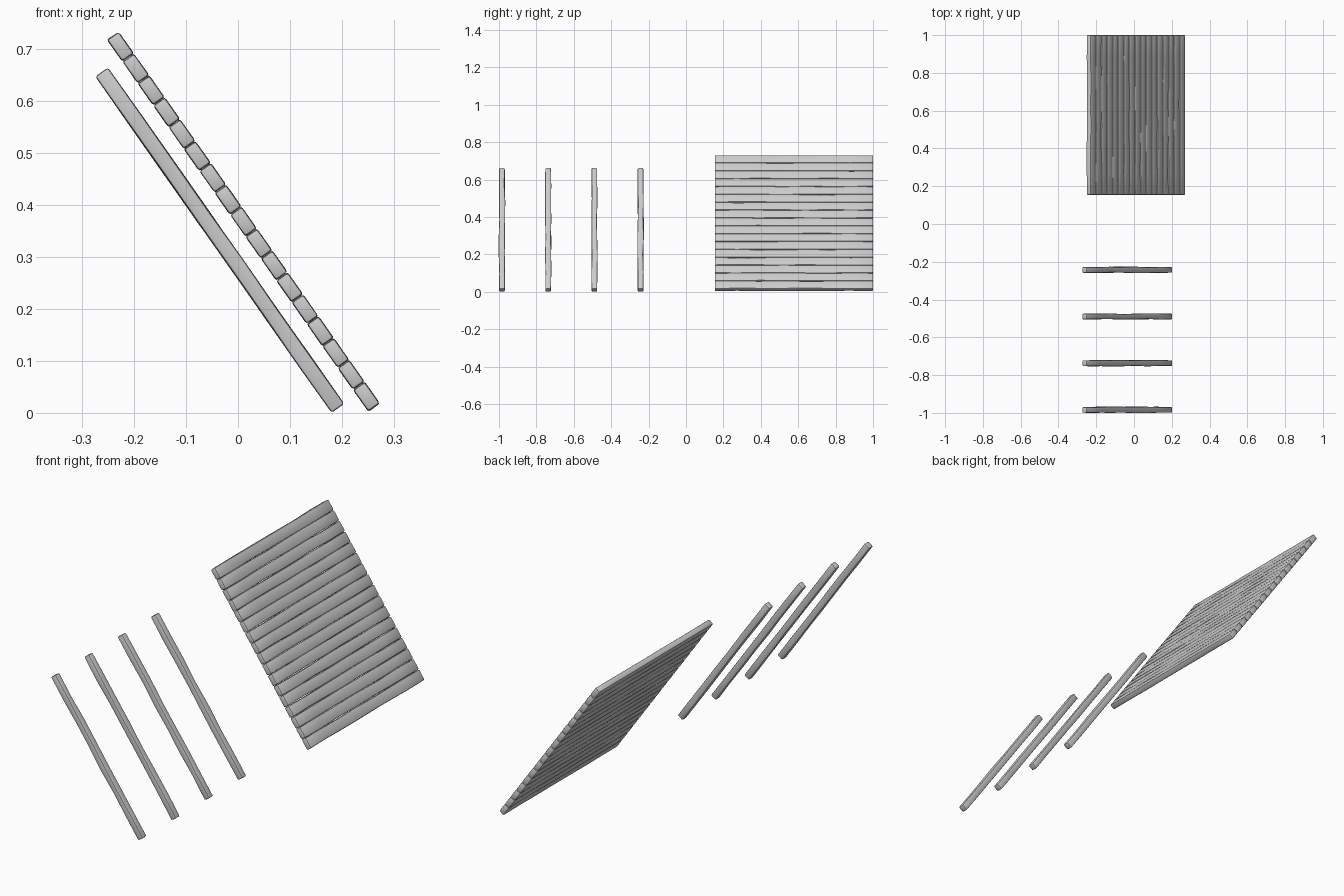
import bpy, bmesh, math, random
from mathutils import Vector

if "Cube" in bpy.data.objects:
    bpy.data.objects.remove(bpy.data.objects["Cube"])

random.seed(4)
SLOPE = math.radians(54.9)
DOWN = Vector((math.cos(SLOPE), 0, -math.sin(SLOPE)))


def timber(name, size, axis, centre, cuts, wobble):
    """Bevelled, slightly wavy timber; its length runs along local axis 0 (x) or 1 (y)."""
    side = 1 - axis
    bm = bmesh.new()
    bmesh.ops.create_cube(bm, size=1)
    bmesh.ops.scale(bm, vec=size, verts=bm.verts)
    # rings along the length
    normal = Vector((0, 0, 0))
    normal[axis] = 1
    for i in range(1, cuts + 1):
        point = normal * size[axis] * (i / (cuts + 1) - 0.5)
        bmesh.ops.bisect_plane(bm, geom=bm.verts[:] + bm.edges[:] + bm.faces[:],
                               plane_co=point, plane_no=normal)
    corners = [e for e in bm.edges if e.calc_face_angle(0) > 1]
    # hand-hewn waviness
    for v in bm.verts:
        if abs(v.co[axis]) < size[axis] * 0.49:
            v.co[side] += random.uniform(-wobble, wobble)
            v.co.z += random.uniform(-wobble, wobble) * 0.3
    bmesh.ops.bevel(bm, geom=corners, offset=0.005, segments=2,
                    profile=0.5, affect='EDGES')
    bmesh.ops.recalc_face_normals(bm, faces=bm.faces)
    mesh = bpy.data.meshes.new(name)
    bm.to_mesh(mesh)
    bm.free()
    ob = bpy.data.objects.new(name, mesh)
    bpy.context.collection.objects.link(ob)
    ob.location = centre
    ob.rotation_euler = (0, SLOPE, 0)
    bpy.ops.object.select_all(action='DESELECT')
    ob.select_set(True)
    bpy.context.view_layer.objects.active = ob
    bpy.ops.object.shade_smooth_by_angle(angle=math.radians(35))


# sloping panel of boards
for i in range(17):
    pos = Vector((-0.226, 0.577, 0.704)) + DOWN * 0.0514 * i
    timber(f"roof_board_{i + 1}", (0.05, 0.846, 0.027), 1, pos, 6, 0.0018)

# four separate rafters
for i in range(4):
    timber(f"rafter_{i + 1}", (0.79, 0.03, 0.03), 0,
           Vector((-0.035, -0.984 + 0.247 * i, 0.332)), 6, 0.003)
